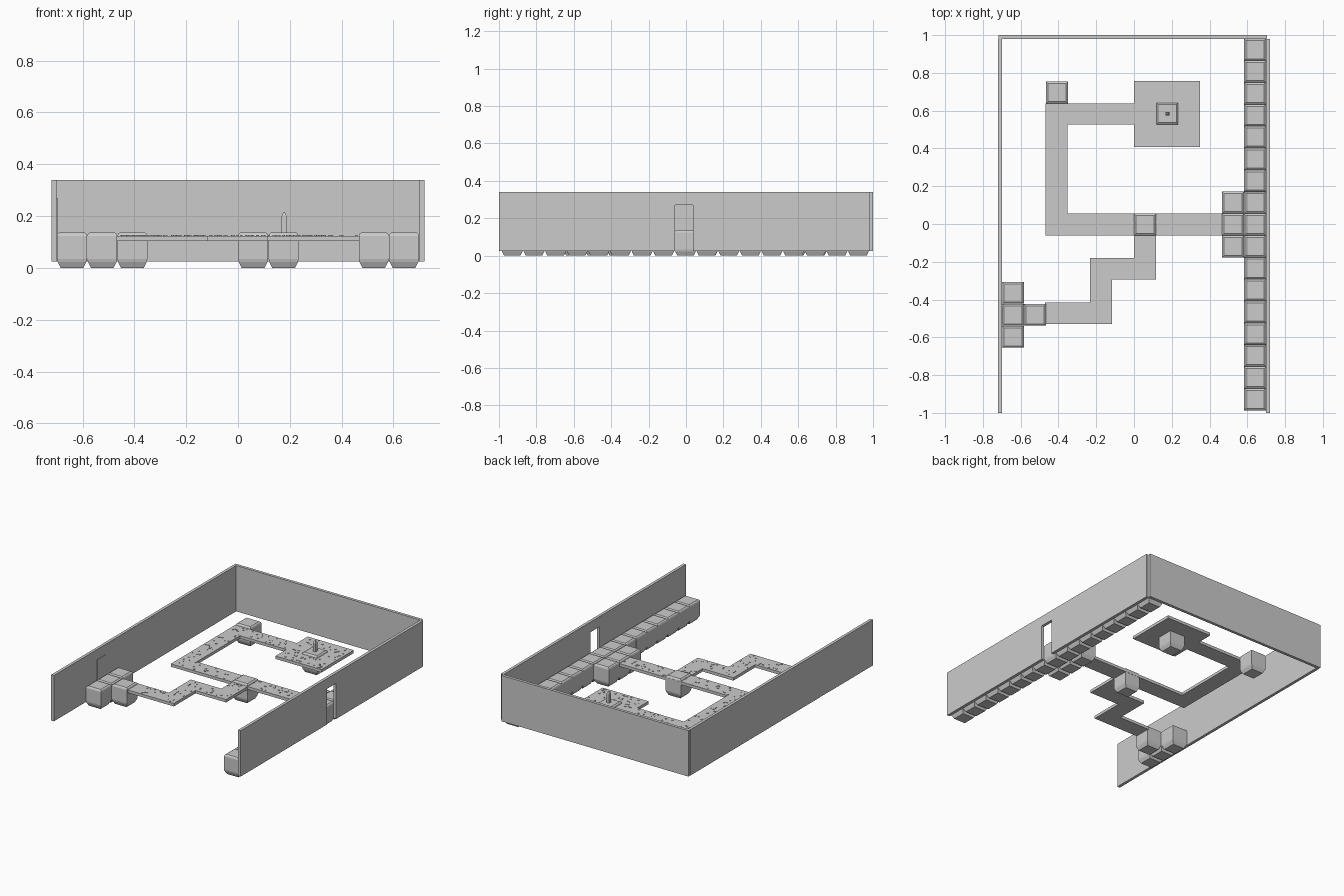
import bpy, bmesh, random

if "Cube" in bpy.data.objects:
    bpy.data.objects.remove(bpy.data.objects["Cube"])

random.seed(4)
P = 0.1165            # tile pitch
Y0 = -0.003           # centre row of the tile grid
SLAB_TOP = 0.124


def make_object(name, bm):
    bmesh.ops.recalc_face_normals(bm, faces=bm.faces)
    mesh = bpy.data.meshes.new(name)
    bm.to_mesh(mesh)
    bm.free()
    ob = bpy.data.objects.new(name, mesh)
    bpy.context.collection.objects.link(ob)
    return ob


def add_box(bm, x0, x1, y0, y1, z0, z1):
    vs = bmesh.ops.create_cube(bm, size=1)["verts"]
    for v in vs:
        v.co.x = x0 if v.co.x < 0 else x1
        v.co.y = y0 if v.co.y < 0 else y1
        v.co.z = z0 if v.co.z < 0 else z1


def box(name, *ext):
    bm = bmesh.new()
    add_box(bm, *ext)
    return make_object(name, bm)


def stack(name, cx, cy, rings):
    """Square cross-sections (half width, height) joined from bottom to top."""
    bm = bmesh.new()
    loops = [[bm.verts.new((cx + sx * h, cy + sy * h, z))
              for sx, sy in ((-1, -1), (1, -1), (1, 1), (-1, 1))] for h, z in rings]
    for a, b in zip(loops, loops[1:]):
        for i in range(4):
            j = (i + 1) % 4
            bm.faces.new((a[i], a[j], b[j], b[i]))
    bm.faces.new(loops[0][::-1])
    bm.faces.new(loops[-1])
    return make_object(name, bm)


def stone_block(name, cx, cy):
    h = 0.0578
    return stack(name, cx, cy, [(h - 0.014, 0), (h - 0.003, 0.022), (h, 0.034),
                                (h, 0.124), (h - 0.003, 0.132), (h - 0.010, 0.137)])


def door_wall(name, x0, x1, d0, d1):
    """Side wall with a doorway cut up from its lower edge."""
    a, b, lo, hi, top = -1.0, 0.98, 0.025, 0.27, 0.34
    prof = [(a, lo), (d0, lo), (d0, hi), (d1, hi), (d1, lo), (b, lo), (b, top), (a, top)]
    bm = bmesh.new()
    face = bm.faces.new([bm.verts.new((x0, y, z)) for y, z in prof])
    out = bmesh.ops.extrude_face_region(bm, geom=[face])["geom"]
    for v in out:
        if isinstance(v, bmesh.types.BMVert):
            v.co.x = x1
    return make_object(name, bm)


# Outer walls and the closed door
door_wall("right_wall", 0.70, 0.72, -0.06, 0.037)
door_wall("left_wall", -0.72, -0.70, -0.53, -0.435)
box("left_door", -0.719, -0.697, -0.53, -0.435, 0.025, 0.27)
box("back_wall", -0.718, 0.704, 0.98, 1.0, 0.025, 0.34)

# Row of blocks along the right wall
for i in range(17):
    stone_block(f"ledge_block_{i}", 5.5 * P, Y0 + (i - 8) * 0.1157)

# Blocks at the entrances, junction, corner and pedestal (tile coordinates)
for i, (tx, ty) in enumerate([(4.5, -1), (4.5, 0), (4.5, 1), (0.5, 0), (-3.5, 6),
                              (-5.5, -3.1), (-5.5, -4.1), (-5.5, -5.1), (-4.5, -4.1)]):
    stone_block(f"path_block_{i}", tx * P, Y0 + ty * P)
stone_block("pedestal_block", 0.176, 0.584)

# Pointed pillar on the pedestal
stack("pillar", 0.178, 0.584, [(0.010, 0.13), (0.010, 0.197), (0.003, 0.215)])

# Path slabs scattered with tiny pebbles
slabs = {
    "platform": (0.0, 0.35, 0.407, 0.757),
    "upper_path": (-0.353, 0.0, 0.526, 0.639),
    "west_path": (-0.468, -0.353, 0.056, 0.639),
    "main_path": (-0.468, 0.47, -0.061, 0.056),
    "south_path": (0.0, 0.116, -0.295, -0.061),
    "step_path": (-0.234, 0.0, -0.295, -0.18),
    "bend_path": (-0.234, -0.117, -0.53, -0.295),
    "lower_path": (-0.47, -0.234, -0.53, -0.416),
}
pebbles = bmesh.new()
for name, (x0, x1, y0, y1) in slabs.items():
    box(name, x0, x1, y0, y1, 0.104, SLAB_TOP)
    for _ in range(int((x1 - x0) * (y1 - y0) * 500)):
        s = random.uniform(0.002, 0.005)
        px = random.uniform(x0 + 0.01, x1 - 0.01)
        py = random.uniform(y0 + 0.01, y1 - 0.01)
        add_box(pebbles, px - s, px + s, py - s, py + s, SLAB_TOP - 0.002, SLAB_TOP + 0.003)
make_object("path_pebbles", pebbles)
